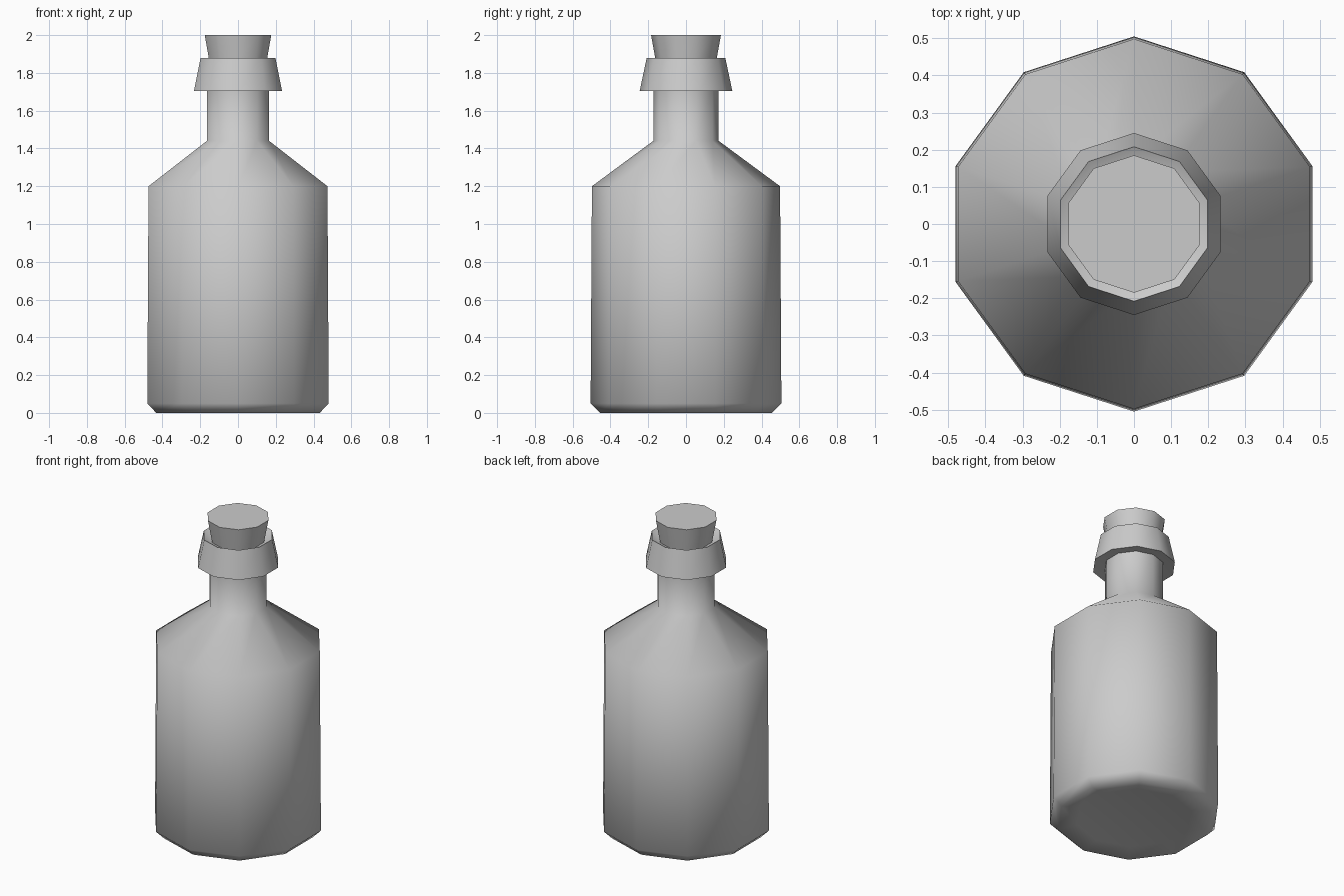
import bpy
import math

SIDES = 10

cube = bpy.data.objects.get("Cube")
if cube:
    bpy.data.objects.remove(cube, do_unlink=True)

grey = bpy.data.materials.new("plain_grey")
grey.use_nodes = True
colour = (0.6, 0.6, 0.6, 1)
grey.diffuse_color = colour
grey.node_tree.nodes["Principled BSDF"].inputs["Base Color"].default_value = colour


def lathe(name, profile, sharp_angle):
    """Spin (radius, z) points, listed bottom to top, into a capped ten-sided solid."""
    verts, faces = [], []
    for r, z in profile:
        for i in range(SIDES):
            a = math.pi / 2 + math.tau * i / SIDES
            verts.append((r * math.cos(a), r * math.sin(a), z))
    for k in range(len(profile) - 1):
        for i in range(SIDES):
            j = (i + 1) % SIDES
            lo, hi = k * SIDES, (k + 1) * SIDES
            faces.append((lo + i, lo + j, hi + j, hi + i))
    faces.append(tuple(reversed(range(SIDES))))
    faces.append(tuple(range(len(verts) - SIDES, len(verts))))
    mesh = bpy.data.meshes.new(name)
    mesh.from_pydata(verts, [], faces)
    mesh.materials.append(grey)
    obj = bpy.data.objects.new(name, mesh)
    bpy.context.collection.objects.link(obj)
    bpy.ops.object.select_all(action='DESELECT')
    obj.select_set(True)
    bpy.context.view_layer.objects.active = obj
    bpy.ops.object.shade_smooth_by_angle(angle=math.radians(sharp_angle))
    return obj


# Bottle: recessed base, chamfer, tapering body, shoulder and neck
lathe("bottle_body", [
    (0.34, 0.02), (0.455, 0), (0.505, 0.05), (0.498, 1.2),
    (0.173, 1.44), (0.173, 1.72)], 60)

# Flared collar with a rim that dips inward to the stopper
lathe("neck_collar", [
    (0.165, 1.715), (0.245, 1.705), (0.208, 1.88), (0.16, 1.855)], 80)

# Tapered stopper
lathe("cork_stopper", [(0.14, 1.76), (0.163, 1.88), (0.185, 2.0)], 60)
